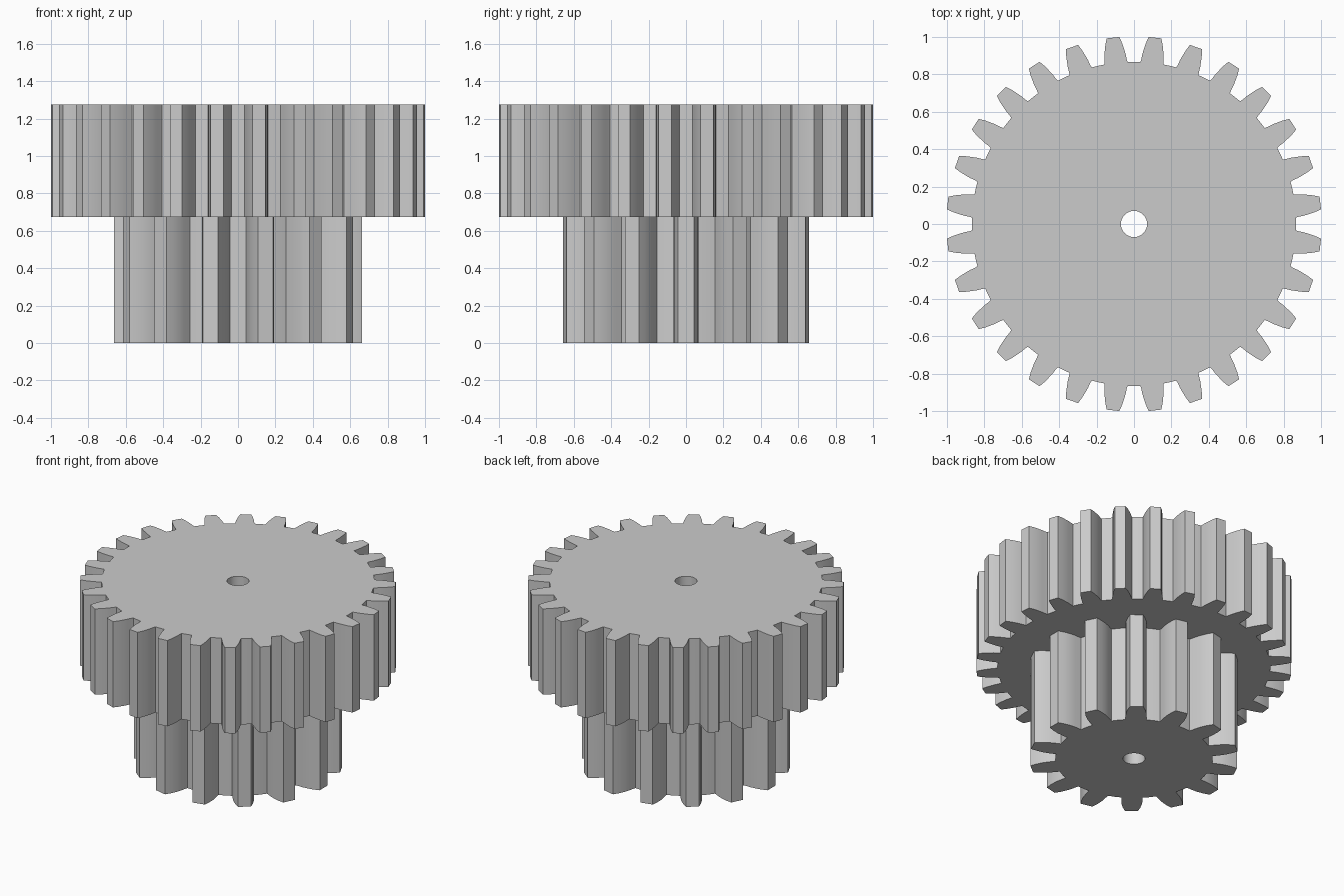
import bpy, bmesh
from math import sin, cos, pi, radians

cube = bpy.data.objects.get("Cube")
if cube:
    bpy.data.objects.remove(cube, do_unlink=True)

grey = bpy.data.materials.new("plain grey")
grey.use_nodes = True
grey.diffuse_color = (0.6, 0.6, 0.6, 1)
grey.node_tree.nodes["Principled BSDF"].inputs["Base Color"].default_value = grey.diffuse_color

BORE = 0.07


def polar(radius, angle):
    return (radius * cos(angle), radius * sin(angle))


def gear_outline(teeth, flank, phase):
    """Outline from one flank: (radius, half angle in degrees), root to tip."""
    step = 2 * pi / teeth
    points = []
    for i in range(teeth):
        middle = phase + i * step
        points += [polar(r, middle - radians(a)) for r, a in flank]
        points += [polar(r, middle + radians(a)) for r, a in reversed(flank)]
        points.append(polar(flank[0][0], middle + step / 2))
    return points


def make_gear(name, teeth, flank, phase, bottom, top):
    bm = bmesh.new()
    bore = [polar(BORE, 2 * pi * i / 48) for i in range(48)]
    edges = []
    for loop in (gear_outline(teeth, flank, phase), bore):
        verts = [bm.verts.new((x, y, bottom)) for x, y in loop]
        edges += [bm.edges.new((v, verts[i - 1])) for i, v in enumerate(verts)]
    # Fill the flat face around the bore, then raise it into a solid
    bmesh.ops.triangle_fill(bm, edges=edges, use_beauty=True)
    raised = bmesh.ops.extrude_face_region(bm, geom=bm.faces[:], use_keep_orig=True)
    moved = [g for g in raised["geom"] if isinstance(g, bmesh.types.BMVert)]
    bmesh.ops.translate(bm, verts=moved, vec=(0, 0, top - bottom))
    bmesh.ops.recalc_face_normals(bm, faces=bm.faces[:])
    mesh = bpy.data.meshes.new(name)
    bm.to_mesh(mesh)
    bm.free()
    mesh.materials.append(grey)
    obj = bpy.data.objects.new(name, mesh)
    bpy.context.collection.objects.link(obj)
    bpy.ops.object.select_all(action="DESELECT")
    obj.select_set(True)
    bpy.context.view_layer.objects.active = obj
    bpy.ops.object.shade_smooth_by_angle(angle=radians(28))


# Small lower pinion, with a tooth on the x axis
small_flank = [(0.5, 7.8), (0.52, 7.4), (0.55, 7.0), (0.582, 6.35), (0.625, 5.1), (0.665, 3.6)]
make_gear("small_gear", 14, small_flank, 0, 0, 0.673)

# Large upper wheel, with gaps on both axes
large_flank = [(0.867, 4.15), (0.885, 3.85), (0.91, 3.6), (0.936, 3.2), (0.97, 2.65), (1.003, 1.95)]
make_gear("large_gear", 28, large_flank, pi / 28, 0.673, 1.275)
